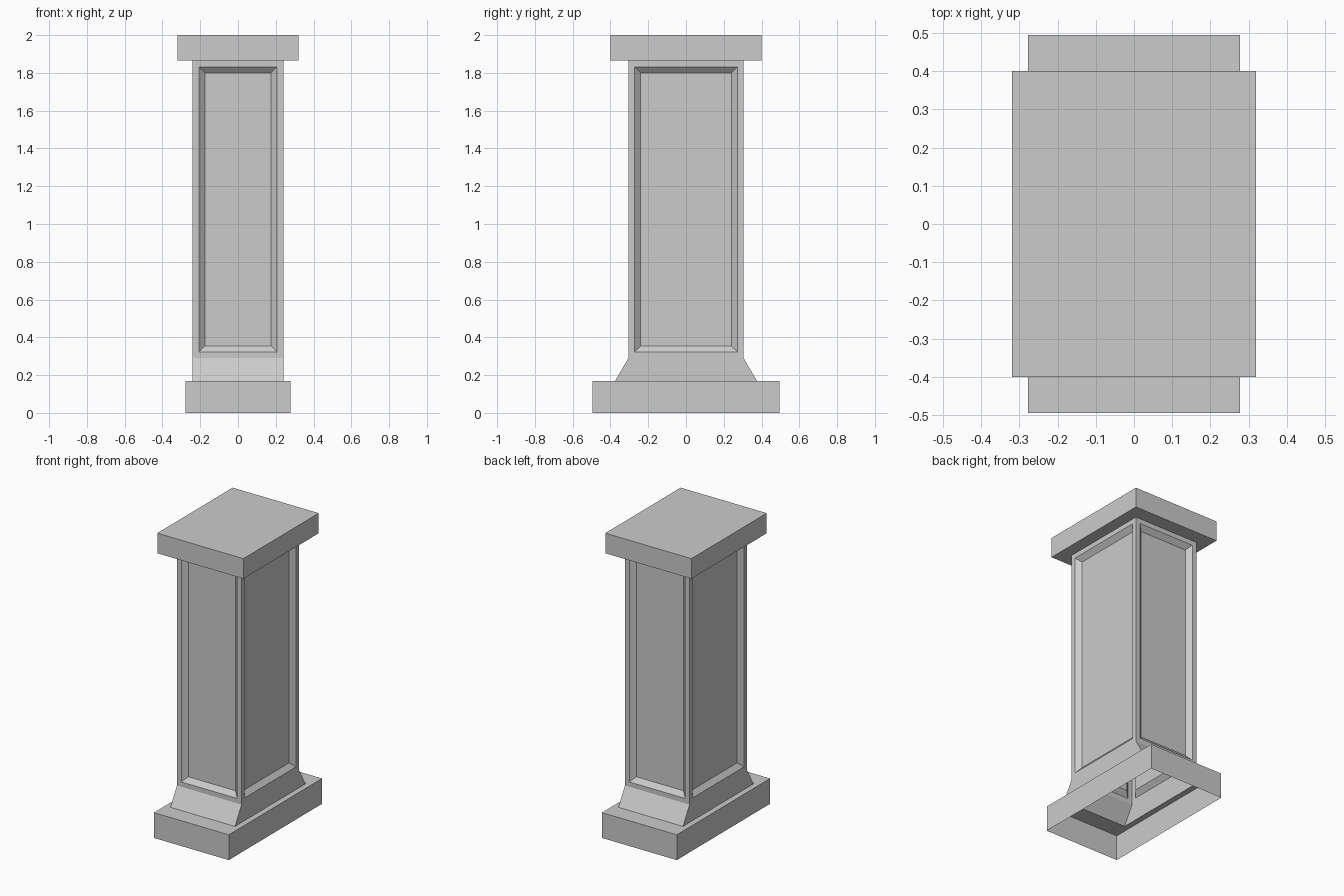
import bpy
import bmesh

cube = bpy.data.objects.get("Cube")
if cube:
    bpy.data.objects.remove(cube, do_unlink=True)

# One plain stone colour
STONE = (0.6, 0.6, 0.6, 1.0)
stone = bpy.data.materials.new("grey_stone")
stone.use_nodes = True
stone.diffuse_color = STONE
stone.node_tree.nodes["Principled BSDF"].inputs["Base Color"].default_value = STONE


def loft(name, sections, close_top=False, panels=False):
    """Skin rectangular sections (half width, half depth, height) in order."""
    bm = bmesh.new()
    rings = [[bm.verts.new((sx * hx, sy * hy, z))
              for sx, sy in ((-1, -1), (1, -1), (1, 1), (-1, 1))]
             for hx, hy, z in sections]
    sides = []
    for low, high in zip(rings, rings[1:]):
        sides = [bm.faces.new((low[i], low[(i + 1) % 4], high[(i + 1) % 4], high[i]))
                 for i in range(4)]
    if close_top:
        bm.faces.new(rings[-1])
    bm.normal_update()
    # Recessed panel with a bevelled border on each face of the last tier
    if panels:
        for face in sides:
            bmesh.ops.inset_individual(bm, faces=[face], thickness=0.046)
            bmesh.ops.inset_individual(bm, faces=[face], thickness=0.046, depth=-0.028)
    mesh = bpy.data.meshes.new(name)
    bm.to_mesh(mesh)
    bm.free()
    mesh.materials.append(stone)
    obj = bpy.data.objects.new(name, mesh)
    bpy.context.collection.objects.link(obj)
    return obj


# Sections shared between neighbouring parts
flare_foot = (0.24, 0.375, 0.17)
shaft_foot = (0.24, 0.305, 0.29)
shaft_head = (0.24, 0.305, 1.865)

# Hollow plinth, open underneath
loft("plinth", [(0.278, 0.495, 0), (0.278, 0.495, 0.17), flare_foot])
# Flared foot and panelled shaft
loft("shaft", [flare_foot, shaft_foot, shaft_head], panels=True)
# Overhanging cap slab
loft("cap", [shaft_head, (0.32, 0.4, 1.865), (0.32, 0.4, 2)], close_top=True)
